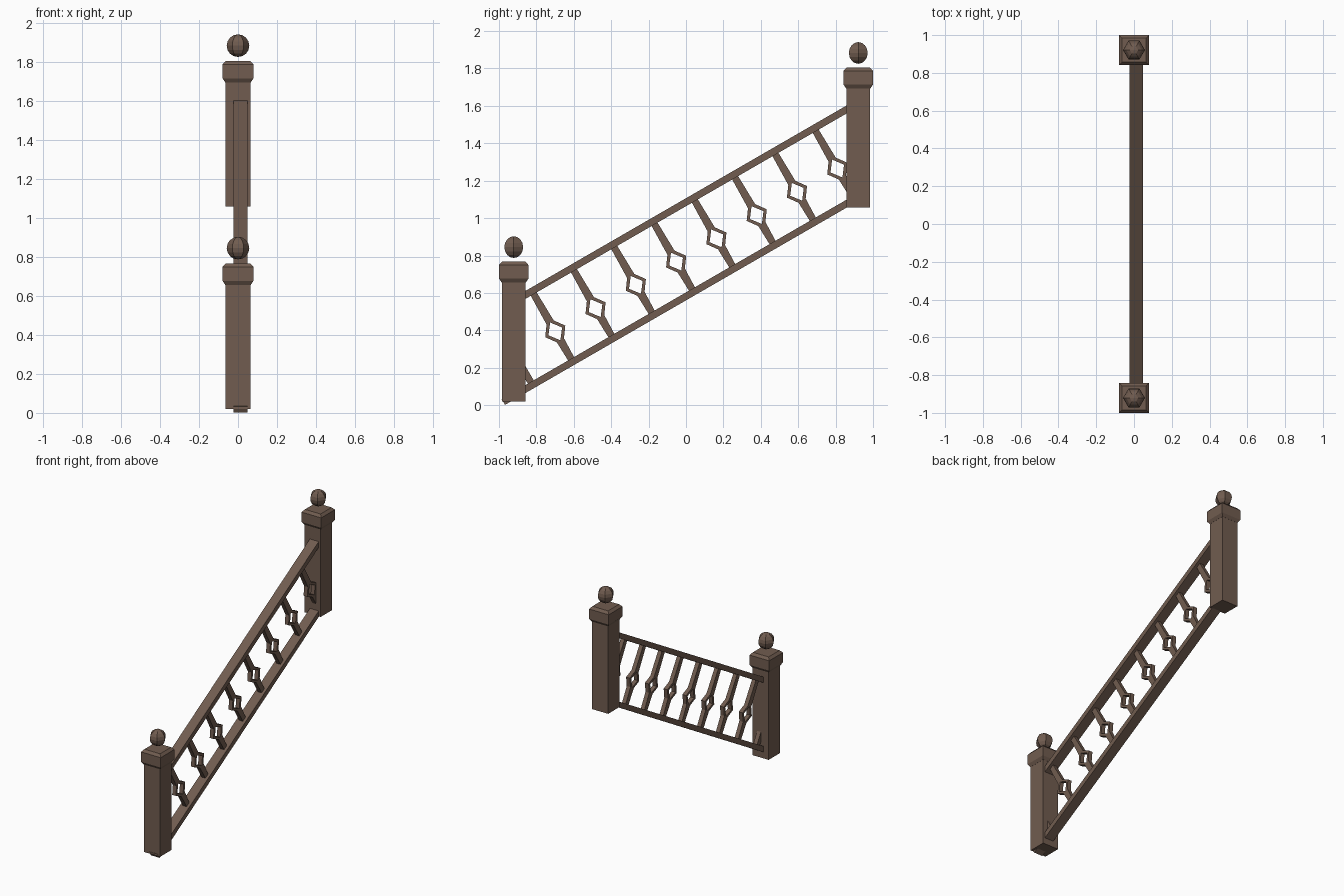
import bpy, bmesh, math
from mathutils import Matrix, Vector

if "Cube" in bpy.data.objects:
    bpy.data.objects.remove(bpy.data.objects["Cube"])

wood = bpy.data.materials.new("brown_wood")
wood.diffuse_color = (0.165, 0.108, 0.08, 1)
wood.use_nodes = True
wood.node_tree.nodes["Principled BSDF"].inputs["Base Color"].default_value = wood.diffuse_color

A = math.radians(30)                      # stair slope
ALONG = Vector((0, math.cos(A), math.sin(A)))
DOWN = Vector((0, math.sin(A), -math.cos(A)))
RAIL_X = 0.013                            # rails sit slightly off the post axis


def finish(bm, name):
    bmesh.ops.recalc_face_normals(bm, faces=bm.faces[:])
    me = bpy.data.meshes.new(name)
    bm.to_mesh(me)
    bm.free()
    me.materials.append(wood)
    ob = bpy.data.objects.new(name, me)
    bpy.context.collection.objects.link(ob)
    return ob


def square_stack(name, y, levels):
    """Square cross-sections (half width, z) joined into one solid."""
    bm = bmesh.new()
    rings = [[bm.verts.new((sx * h, y + sy * h, z))
              for sx, sy in ((-1, -1), (1, -1), (1, 1), (-1, 1))] for h, z in levels]
    for a, b in zip(rings, rings[1:]):
        for i in range(4):
            j = (i + 1) % 4
            bm.faces.new((a[i], a[j], b[j], b[i]))
    bm.faces.new(rings[0][::-1])
    bm.faces.new(rings[-1])
    return finish(bm, name)


def newel(prefix, y, z):
    # post, moulded cap and floating six-sided ball
    square_stack(prefix + "_post", y, [(0.064, z), (0.064, z + 0.66)])
    square_stack(prefix + "_post_cap", y, [(0.065, z + 0.636), (0.079, z + 0.657),
                                           (0.079, z + 0.729), (0.063, z + 0.747)])
    bm = bmesh.new()
    bmesh.ops.create_uvsphere(bm, u_segments=6, v_segments=8, radius=0.058,
                              matrix=Matrix.Translation((0, y, z + 0.825))
                              @ Matrix.Rotation(math.pi / 2, 4, 'Z'))
    finish(bm, prefix + "_post_ball")


def rail(name, z0, y0, y1):
    # sloped bar whose centre line is z = z0 + y * tan(A)
    mid = (y0 + y1) / 2
    bm = bmesh.new()
    bmesh.ops.create_cube(bm, size=1, matrix=(
        Matrix.Translation((RAIL_X, mid, z0 + mid * math.tan(A)))
        @ Matrix.Rotation(A, 4, 'X')
        @ Matrix.Diagonal((0.071, (y1 - y0) / math.cos(A), 0.037, 1))))
    finish(bm, name)


def baluster(name, top, sections):
    """Sections are (distance down, inner half width, outer half width)."""
    bm = bmesh.new()
    for side in (-1, 1):
        pts = [[bm.verts.new(top + DOWN * s + ALONG * side * w + Vector((-0.015, 0, 0)))
                for w in (i, o)] for s, i, o in sections]
        for a, b in zip(pts, pts[1:]):
            bm.faces.new((a[0], a[1], b[1], b[0]))
    bmesh.ops.remove_doubles(bm, verts=bm.verts[:], dist=1e-5)
    bmesh.ops.recalc_face_normals(bm, faces=bm.faces[:])
    ext = bmesh.ops.extrude_face_region(bm, geom=bm.faces[:], use_keep_orig=True)
    bmesh.ops.translate(bm, vec=(0.03, 0, 0),
                        verts=[v for v in ext["geom"] if isinstance(v, bmesh.types.BMVert)])
    finish(bm, name)


# Newel posts
newel("lower", -0.921, 0.02)
newel("upper", 0.921, 1.058)

# Handrail and bottom rail
rail("handrail", 1.085, -0.94, 0.883)
rail("bottom_rail", 0.5815, -0.977, 0.92)

# Balusters with an open diamond, square to the rails
D = 0.23
DIAMOND = [(-0.01, 0, 0.018), (D - 0.055, 0, 0.022), (D, 0.042, 0.062),
           (D + 0.055, 0, 0.022), (0.41, 0, 0.018)]
for k in range(8):
    y = -0.814 + 0.2154 * k
    baluster(f"baluster_{k + 1}", Vector((RAIL_X, y, 1.0635 + y * math.tan(A))), DIAMOND)

# Cut-off baluster foot emerging from the lower post
y = -0.814 - 0.2154
baluster("baluster_foot", Vector((RAIL_X, y, 1.0635 + y * math.tan(A))),
         [(0.27, 0, 0.018), (0.41, 0, 0.018)])
